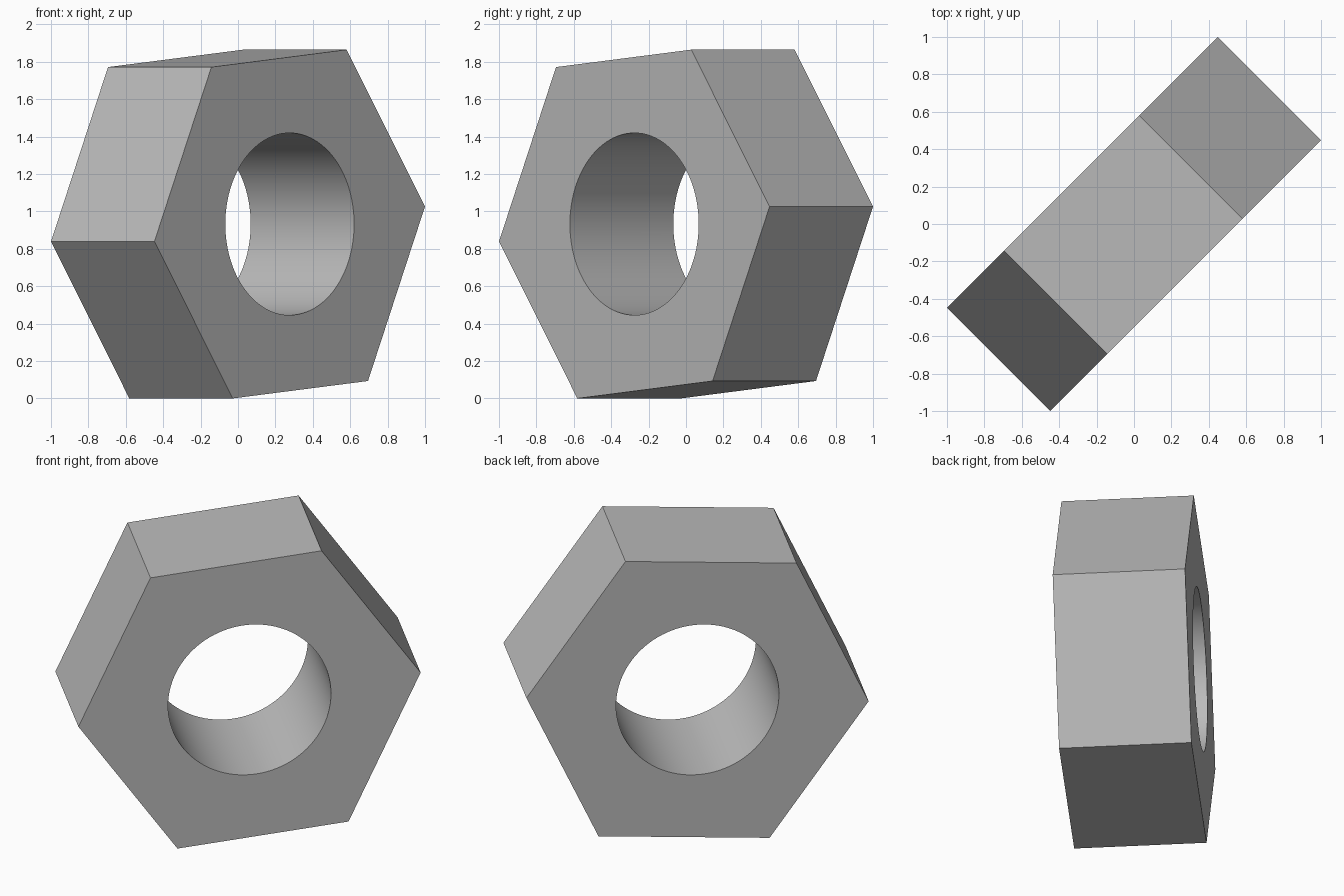
import bpy
import bmesh
import math
from mathutils import Matrix, Vector

if "Cube" in bpy.data.objects:
    bpy.data.objects.remove(bpy.data.objects["Cube"], do_unlink=True)

RADIUS = 1.027        # across the corners, halved
THICKNESS = 0.782
HOLE = 0.487
TURN = math.radians(5.2)
CENTRE = Vector((0, 0, RADIUS * math.sin(TURN + math.pi / 3)))

# The nut's axis lies level, pointing to the front left
across = Vector((1, 1, 0)).normalized()
up = Vector((0, 0, 1))
frame = Matrix((across, up, across.cross(up))).transposed().to_4x4()
frame.translation = CENTRE

steel = bpy.data.materials.new("grey steel")
steel.use_nodes = True
colour = (0.5, 0.5, 0.5, 1)
steel.diffuse_color = colour
steel.node_tree.nodes["Principled BSDF"].inputs["Base Color"].default_value = colour


def prism(name, radius, depth, sides, turn=0):
    """Regular prism around the nut's axis."""
    bm = bmesh.new()
    ring = []
    for i in range(sides):
        a = turn + math.tau * i / sides
        ring.append(bm.verts.new((radius * math.cos(a), radius * math.sin(a), -depth / 2)))
    base = bm.faces.new(ring)
    top = bmesh.ops.extrude_face_region(bm, geom=[base], use_keep_orig=True)["geom"]
    bmesh.ops.translate(bm, vec=(0, 0, depth),
                        verts=[v for v in top if isinstance(v, bmesh.types.BMVert)])
    bmesh.ops.recalc_face_normals(bm, faces=bm.faces)
    bm.transform(frame)
    mesh = bpy.data.meshes.new(name)
    bm.to_mesh(mesh)
    bm.free()
    mesh.materials.append(steel)
    obj = bpy.data.objects.new(name, mesh)
    bpy.context.collection.objects.link(obj)
    return obj


# Six-sided body with a round hole bored through it
nut = prism("hex_nut", RADIUS, THICKNESS, 6, TURN)
cutter = prism("hole_cutter", HOLE, THICKNESS * 2, 96)
cutter.hide_render = True

bore = nut.modifiers.new("bore", 'BOOLEAN')
bore.operation = 'DIFFERENCE'
bore.solver = 'EXACT'
bore.object = cutter

bpy.ops.object.select_all(action='DESELECT')
nut.select_set(True)
bpy.context.view_layer.objects.active = nut
bpy.ops.object.modifier_apply(modifier=bore.name)
bpy.data.objects.remove(cutter, do_unlink=True)

# Smooth bore, crisp flats
bpy.ops.object.shade_smooth_by_angle(angle=math.radians(30))
